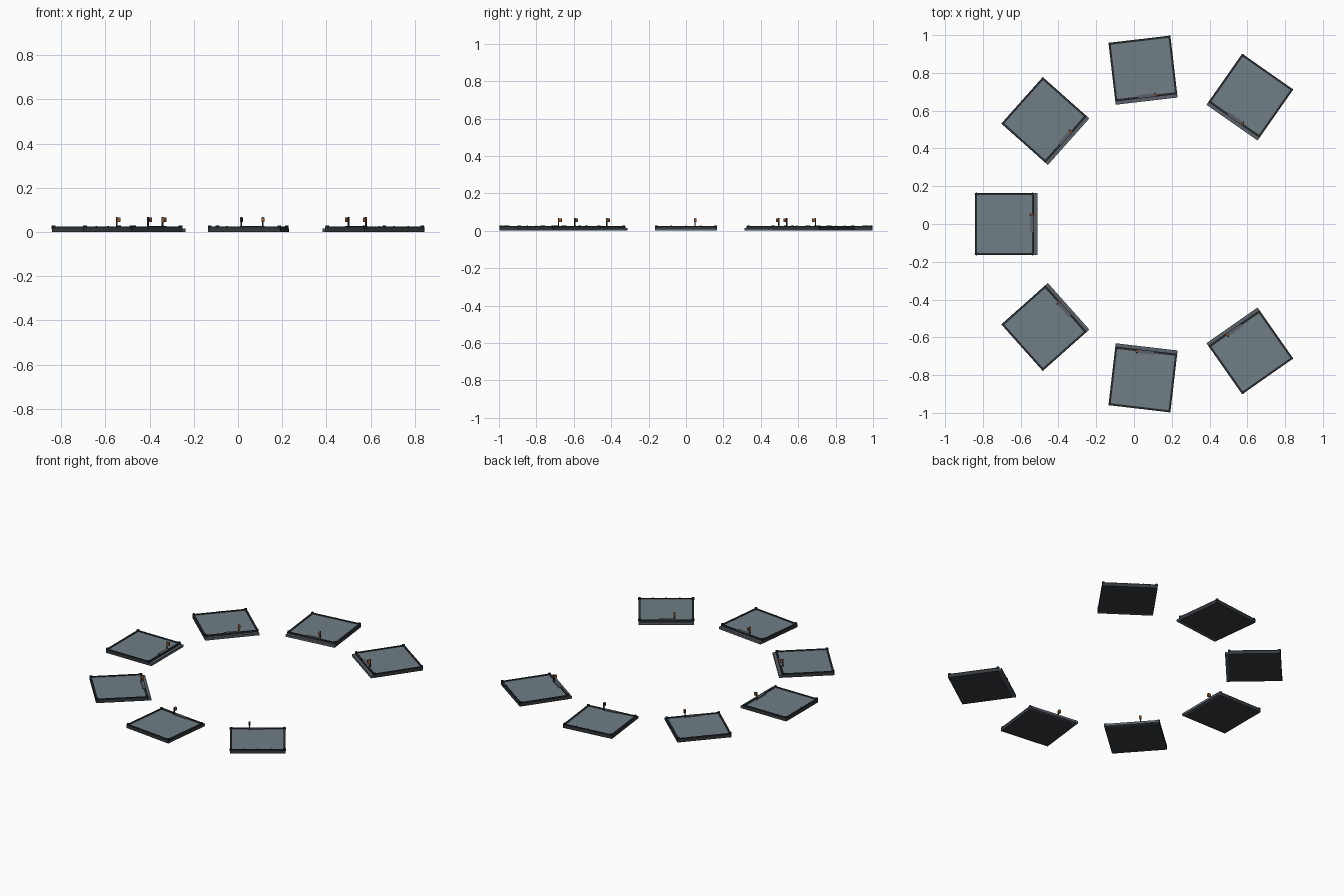
import bpy, bmesh, math
from mathutils import Matrix, Vector

if "Cube" in bpy.data.objects:
    bpy.data.objects.remove(bpy.data.objects["Cube"])


def material(name, rgb):
    m = bpy.data.materials.new(name)
    m.diffuse_color = (*rgb, 1)
    m.use_nodes = True
    m.node_tree.nodes["Principled BSDF"].inputs["Base Color"].default_value = m.diffuse_color
    return m


SLATE = material("slate_panel", (0.16, 0.205, 0.24))
DARK = material("dark_frame", (0.035, 0.042, 0.05))
TRIM = material("dark_trim", (0.02, 0.024, 0.028))
GREY = material("grey_metal", (0.10, 0.12, 0.14))
RUST = material("rust_marker", (0.3, 0.10, 0.03))


def part(name, mat, boxes=(), pegs=()):
    """Mesh from boxes (x0,x1,y0,y1,z0,z1) and vertical pegs (x,y,r,z0,z1)."""
    bm = bmesh.new()
    for x0, x1, y0, y1, z0, z1 in boxes:
        size = Matrix.Diagonal((x1 - x0, y1 - y0, z1 - z0, 1))
        mid = Vector((x0 + x1, y0 + y1, z0 + z1)) / 2
        bmesh.ops.create_cube(bm, size=1, matrix=Matrix.Translation(mid) @ size)
    for x, y, r, z0, z1 in pegs:
        bmesh.ops.create_cone(bm, cap_ends=True, segments=8, radius1=r, radius2=r,
                              depth=z1 - z0,
                              matrix=Matrix.Translation((x, y, (z0 + z1) / 2)))
    me = bpy.data.meshes.new(name)
    bm.to_mesh(me)
    bm.free()
    me.materials.append(mat)
    return me


# tile frame: +x points to the middle of the arc
W = 0.165          # half width
XI = 0.147         # inner rim edge
T = 0.011          # rim width
corners = [(x, y) for x in (-W + 0.007, XI - 0.007) for y in (-W + 0.007, W - 0.007)]

parts = [
    # slab and surface
    part("tile_base", DARK, [(-W, XI, -W, W, 0, 0.016)]),
    part("tile_panel", SLATE, [(-W + T, XI - T, -W + T, W - T, 0.015, 0.020)]),
    # raised rim with corner pegs and studs
    part("tile_rim", TRIM, [
        (-W, -W + T, -W, W, 0.015, 0.024), (XI - T, XI, -W, W, 0.015, 0.024),
        (-W + T, XI - T, -W, -W + T, 0.015, 0.024),
        (-W + T, XI - T, W - T, W, 0.015, 0.024)]),
    part("corner_pegs", TRIM, pegs=[(x, y, 0.0085, 0.014, 0.029) for x, y in corners]),
    part("rim_studs", TRIM,
         pegs=[(-W + 0.006, y, 0.004, 0.02, 0.027) for y in (-0.08, 0, 0.08)]),
    # stepped lip on the inner edge
    part("inner_lip", GREY, [(XI, W, -W, W, 0, 0.015)]),
    # label plate on the inner rim
    part("label_plate", GREY, [(0.128, 0.145, -0.042, 0.055, 0.018, 0.0265)]),
    # marker post and head
    part("marker_post", TRIM, [(0.125, 0.131, 0.046, 0.052, 0.018, 0.068)]),
    part("marker_head", RUST, [(0.131, 0.146, 0.043, 0.055, 0.046, 0.066)]),
]

# seven tiles around an open arc
R, CX = 0.82, 0.143
STEP = math.radians(250 / 6)
for i in range(-3, 4):
    a = i * STEP
    place = (Matrix.Translation((CX, 0, 0)) @ Matrix.Rotation(a, 4, 'Z')
             @ Matrix.Translation((-R, 0, 0)))
    for me in parts:
        ob = bpy.data.objects.new(f"{me.name}_{i + 4}", me)
        ob.matrix_world = place
        bpy.context.collection.objects.link(ob)
